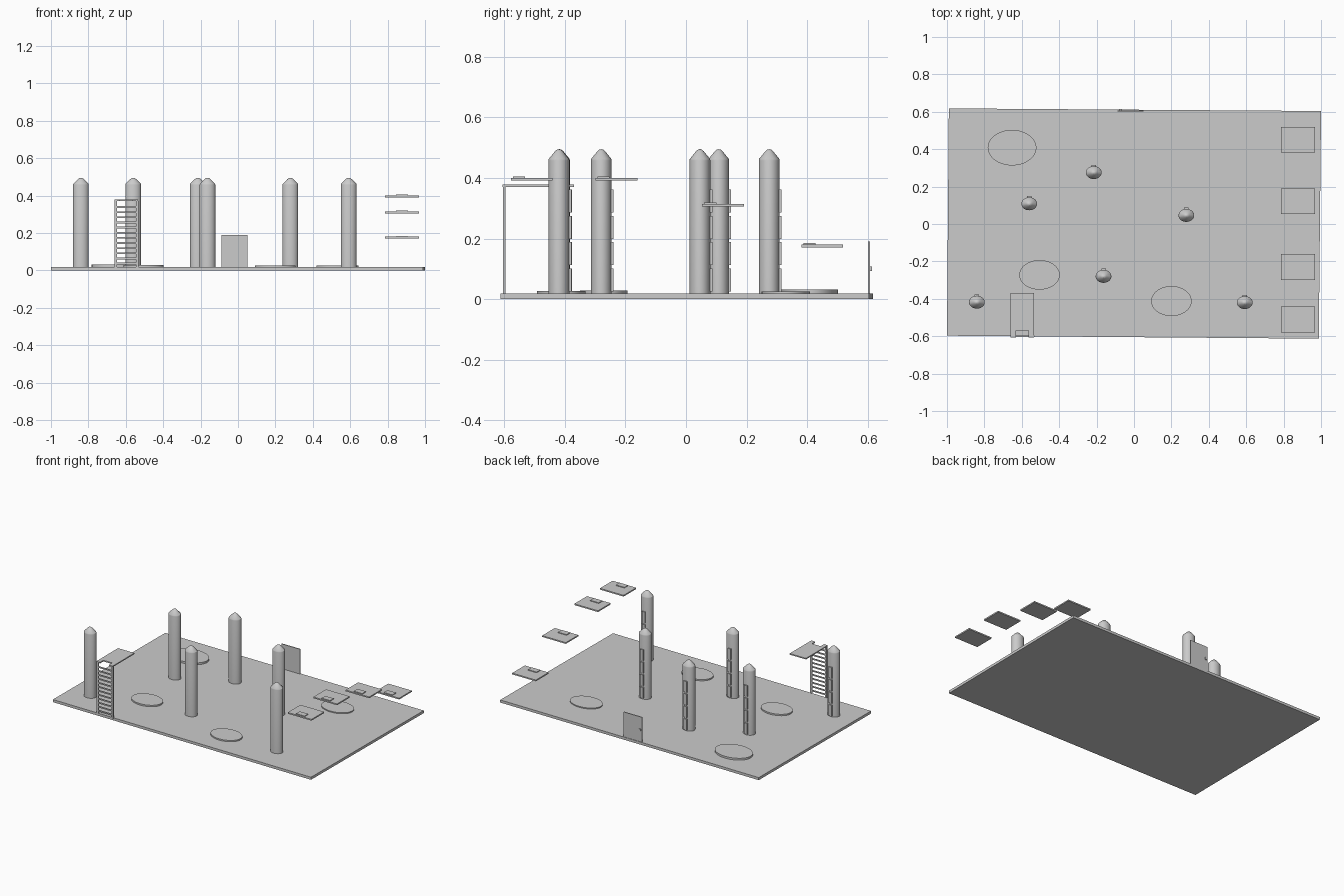
import bpy, bmesh, math

if "Cube" in bpy.data.objects:
    bpy.data.objects.remove(bpy.data.objects["Cube"])


def make_object(name, bm, smooth=False):
    bmesh.ops.recalc_face_normals(bm, faces=bm.faces)
    me = bpy.data.meshes.new(name)
    bm.to_mesh(me)
    bm.free()
    ob = bpy.data.objects.new(name, me)
    bpy.context.collection.objects.link(ob)
    if smooth:
        bpy.ops.object.select_all(action='DESELECT')
        ob.select_set(True)
        bpy.context.view_layer.objects.active = ob
        bpy.ops.object.shade_smooth_by_angle(angle=math.radians(30))
    return ob


def prism(name, outline, z0, z1):
    bm = bmesh.new()
    face = bm.faces.new([bm.verts.new((x, y, z0)) for x, y in outline])
    ext = bmesh.ops.extrude_face_region(bm, geom=[face])
    for v in ext['geom']:
        if isinstance(v, bmesh.types.BMVert):
            v.co.z = z1
    return make_object(name, bm)


def box(name, x0, x1, y0, y1, z0, z1):
    return prism(name, [(x0, y0), (x1, y0), (x1, y1), (x0, y1)], z0, z1)


def lathe(name, cx, cy, rx, ry, profile, n=48):
    """Elliptical column from (radius factor, z) pairs."""
    bm = bmesh.new()
    rings = []
    for k, z in profile:
        rings.append([bm.verts.new((cx + rx * k * math.cos(2 * math.pi * i / n),
                                    cy + ry * k * math.sin(2 * math.pi * i / n), z))
                      for i in range(n)])
    for a, b in zip(rings, rings[1:]):
        for i in range(n):
            j = (i + 1) % n
            bm.faces.new((a[i], a[j], b[j], b[i]))
    bm.faces.new(rings[0])
    bm.faces.new(rings[-1])
    return make_object(name, bm, True)


# Floor slab, turned very slightly
prism("floor", [(-1, -0.597), (0.988, -0.613), (1, 0.604), (-0.99, 0.618)], 0, 0.018)

# Columns with pointed caps and raised plates on the back
columns = [(-0.84, -0.418), (-0.56, 0.108), (-0.215, 0.275),
           (-0.163, -0.28), (0.28, 0.046), (0.592, -0.42)]
for i, (x, y) in enumerate(columns):
    lathe(f"column_{i}", x, y, 0.042, 0.0345,
          [(1, 0.015), (1, 0.458), (0.97, 0.463), (0.38, 0.488), (0.18, 0.494), (0.03, 0.495)])
    for k in range(4):
        z = 0.025 + 0.087 * k
        box(f"column_plate_{i}_{k}", x - 0.012, x + 0.012, y + 0.02, y + 0.041, z, z + 0.076)

# Low round pads on the floor
for i, (x, y, rx, ry, top) in enumerate([
        (-0.652, 0.408, 0.13, 0.095, 0.031), (-0.505, -0.272, 0.108, 0.079, 0.028),
        (0.2, -0.412, 0.108, 0.08, 0.027), (0.532, 0.33, 0.112, 0.08, 0.025)]):
    lathe(f"floor_pad_{i}", x, y, rx, ry, [(1, 0.015), (1, top)], 64)

# Door with knob at the back edge
box("door", -0.088, 0.052, 0.602, 0.608, 0.01, 0.19)
box("door_knob", -0.08, -0.065, 0.606, 0.614, 0.093, 0.108)

# Platform with a notch at the ladder head
prism("platform", [(-0.66, -0.607), (-0.632, -0.607), (-0.632, -0.57), (-0.565, -0.57),
                   (-0.565, -0.607), (-0.535, -0.607), (-0.535, -0.37), (-0.66, -0.37)],
      0.37, 0.378)

# Ladder rails and rungs
for side, x in (("left", -0.66), ("right", -0.546)):
    box(f"ladder_rail_{side}", x, x + 0.013, -0.604, -0.596, 0.01, 0.372)
for k in range(12):
    z = 0.032 + 0.0275 * k
    box(f"ladder_rung_{k}", -0.65, -0.543, -0.603, -0.597, z, z + 0.009)

# Floating steps, each with a small raised plate
for i, (y, z) in enumerate([(0.45, 0.171), (0.122, 0.305), (-0.23, 0.391), (-0.51, 0.391)]):
    box(f"floating_step_{i}", 0.787, 0.968, y - 0.069, y + 0.069, z, z + 0.009)
    box(f"step_plate_{i}", 0.845, 0.91, y - 0.062, y - 0.022, z + 0.008, z + 0.014)
